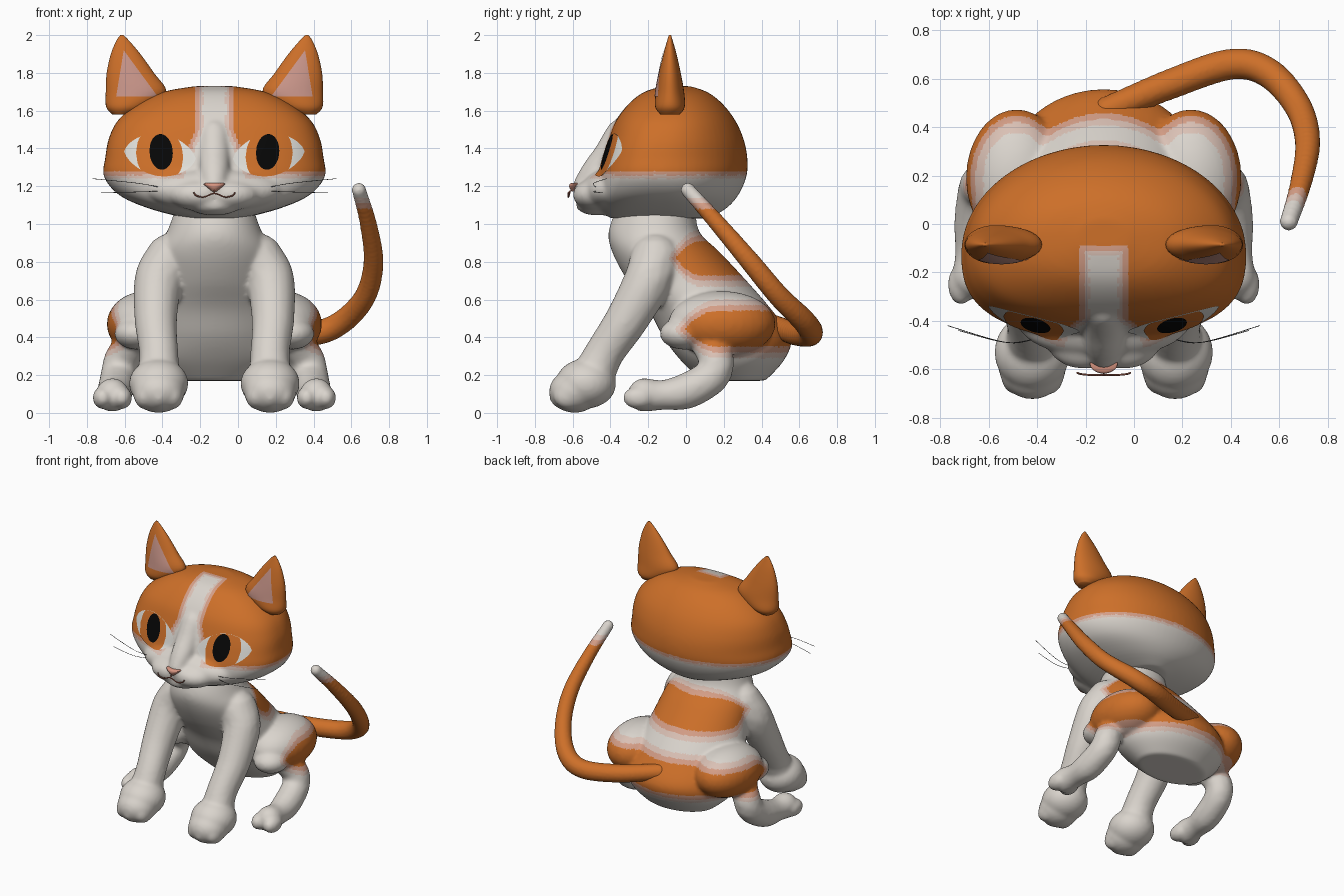
import bpy
import bmesh
from math import cos, sin, pi, copysign
from mathutils import Vector, Matrix
from mathutils.bvhtree import BVHTree

if "Cube" in bpy.data.objects:
    bpy.data.objects.remove(bpy.data.objects["Cube"])

CX = -0.125  # the body's mid plane


def material(name, *rgb):
    m = bpy.data.materials.new(name)
    m.use_nodes = True
    m.diffuse_color = (*rgb, 1)
    m.node_tree.nodes["Principled BSDF"].inputs["Base Color"].default_value = (*rgb, 1)
    return m


orange = material("orange fur", 0.61, 0.16, 0.022)
peach = material("peach fur edge", 0.66, 0.34, 0.24)
pale = material("pale pink fur edge", 0.70, 0.53, 0.46)
white = material("white fur", 0.70, 0.66, 0.61)
ear_pink = material("inner ear pink", 0.58, 0.30, 0.25)
nose_pink = material("nose pink", 0.68, 0.30, 0.22)
eye_white = material("eye white", 0.74, 0.73, 0.69)
black = material("pupil black", 0.002, 0.002, 0.002)
brown = material("mouth brown", 0.36, 0.12, 0.08)
grey = material("whisker grey", 0.08, 0.08, 0.08)
FUR = [orange, peach, pale, white]


def spline(keys, n=8):
    """Smooth interpolation through key tuples."""
    out = []
    for i in range(len(keys) - 1):
        quad = zip(keys[max(i - 1, 0)], keys[i], keys[i + 1], keys[min(i + 2, len(keys) - 1)])
        quad = list(quad)
        for k in range(n):
            t = k / n
            out.append([b + t / 2 * (c - a + t * (2 * a - 5 * b + 4 * c - d + t * (3 * (b - c) + d - a)))
                        for a, b, c, d in quad])
    return out + [list(keys[-1])]


def loft(bm, keys, power=2.0, sides=48, s=1):
    """Stacked ovals: z, centre x, half width, front y, middle y, back y."""
    rings = []
    for z, x, w, front, mid, back in spline(keys, 5):
        ring = []
        for i in range(sides):
            c, q = cos(2 * pi * i / sides), sin(2 * pi * i / sides)
            e = 2 / power if q < 0 else 1
            depth = back - mid if q > 0 else mid - front
            px = copysign(abs(c) ** e, c) * w
            ring.append(bm.verts.new((s * (x + px), mid + copysign(abs(q) ** e, q) * depth, z)))
        rings.append(ring)
    for a, b in zip(rings, rings[1:]):
        for i in range(sides):
            j = (i + 1) % sides
            bm.faces.new((a[i], a[j], b[j], b[i]))
    bm.faces.new(rings[0])
    bm.faces.new(rings[-1])


def blob(bm, centre, radii, seg=24):
    m = Matrix.Translation(centre) @ Matrix.Diagonal((*radii, 1))
    bmesh.ops.create_uvsphere(bm, u_segments=seg, v_segments=seg // 2, radius=1, matrix=m)


def limb(bm, keys, s=1):
    for x, y, z, r in spline(keys, 9):
        blob(bm, (s * x, y, z), (r, r, r), 16)


def finish(name, bm, mats, voxel=0, smooth=0, field=None, bands=(0, 0.02, 0.04)):
    bmesh.ops.recalc_face_normals(bm, faces=bm.faces)
    me = bpy.data.meshes.new(name)
    bm.to_mesh(me)
    bm.free()
    ob = bpy.data.objects.new(name, me)
    bpy.context.collection.objects.link(ob)
    if voxel:
        mod = ob.modifiers.new("Blend", "REMESH")
        mod.mode, mod.voxel_size = "VOXEL", voxel
        mod = ob.modifiers.new("Relax", "SMOOTH")
        mod.factor, mod.iterations = 0.5, smooth
        dg = bpy.context.evaluated_depsgraph_get()
        me = bpy.data.meshes.new_from_object(ob.evaluated_get(dg))
        ob.modifiers.clear()
        ob.data = me
    me.materials.clear()
    for m in mats:
        me.materials.append(m)
    for p in me.polygons:
        p.use_smooth = True
        if field:
            value = field(*p.center)
            p.material_index = sum(value > b for b in bands)
    ob.location.x = CX
    return ob


def surface(ob):
    return BVHTree.FromObject(ob, bpy.context.evaluated_depsgraph_get())


def plate(name, tree, mat, x0, x1, low, high, lift, cols=32, rows=12):
    """Thin painted sheet laid onto a front-facing surface."""
    bm = bmesh.new()
    grid = []
    for i in range(cols + 1):
        x = x0 + (x1 - x0) * i / cols
        col = []
        for j in range(rows + 1):
            z = low(x) + (high(x) - low(x)) * j / rows
            hit = tree.ray_cast(Vector((x, -2, z)), Vector((0, 1, 0)))[0]
            col.append(bm.verts.new((x, (hit.y if hit else -0.1) - lift, z)))
        grid.append(col)
    for a, b in zip(grid, grid[1:]):
        for j in range(rows):
            bm.faces.new((a[j], b[j], b[j + 1], a[j + 1]))
    bmesh.ops.remove_doubles(bm, verts=bm.verts, dist=0.0001)
    ob = finish(name, bm, [mat])
    if sum(p.normal.y for p in ob.data.polygons) > 0:
        ob.data.flip_normals()


def wire(name, points, radius, mat):
    cu = bpy.data.curves.new(name, "CURVE")
    cu.dimensions, cu.bevel_depth, cu.bevel_resolution = "3D", radius, 2
    sp = cu.splines.new("POLY")
    path = spline(points, 6)
    sp.points.add(len(path) - 1)
    for p, co in zip(sp.points, path):
        p.co = (*co, 1)
    cu.use_fill_caps = True
    cu.materials.append(mat)
    ob = bpy.data.objects.new(name, cu)
    ob.location.x = CX
    bpy.context.collection.objects.link(ob)


# Body: torso, haunches and four legs blended into one skin
bm = bmesh.new()
loft(bm, [(0.17, 0, 0.26, 0.08, 0.25, 0.42), (0.28, 0, 0.38, -0.03, 0.22, 0.52),
          (0.40, 0, 0.40, -0.12, 0.2, 0.555), (0.55, 0, 0.38, -0.2, 0.1, 0.45),
          (0.70, 0, 0.34, -0.31, 0, 0.32), (0.85, 0, 0.31, -0.39, -0.1, 0.18),
          (0.96, 0, 0.25, -0.41, -0.15, 0.07), (1.1, 0, 0.20, -0.36, -0.15, 0.05)])
for s in (-1, 1):
    blob(bm, (s * 0.36, 0.19, 0.47), (0.21, 0.285, 0.175), 32)
    blob(bm, (s * 0.41, -0.01, 0.42), (0.12, 0.13, 0.085))
    limb(bm, [(0.23, -0.16, 0.81, 0.14), (0.295, -0.20, 0.70, 0.13), (0.31, -0.31, 0.50, 0.115),
              (0.295, -0.43, 0.32, 0.105), (0.295, -0.49, 0.2, 0.115)], s)
    blob(bm, (s * 0.295, -0.53, 0.155), (0.157, 0.16, 0.132), 32)
    blob(bm, (s * 0.295, -0.59, 0.115), (0.14, 0.135, 0.115), 32)
    for dx in (-0.075, 0, 0.075):
        blob(bm, (s * (0.295 + dx), -0.645 + abs(dx) * 0.3, 0.09), (0.055, 0.08, 0.07))
    limb(bm, [(0.44, 0.12, 0.36, 0.09), (0.49, 0.16, 0.28, 0.095), (0.51, 0.13, 0.19, 0.095),
              (0.525, 0.0, 0.115, 0.095), (0.535, -0.12, 0.095, 0.08), (0.54, -0.22, 0.095, 0.09)], s)
    for dx in (-0.05, 0.05):
        blob(bm, (s * (0.54 + dx), -0.25, 0.08), (0.055, 0.085, 0.06))


def body_field(x, y, z):
    saddle = abs(z - 0.82) - 0.09 + max(0, 0.08 - y) ** 2 * 5
    rump = abs(z - 0.445) - 0.095 + max(0, 0.17 - y) ** 2 * 3
    return min(saddle, rump)


finish("body", bm, FUR, 0.012, 10, body_field, (0, 0.03, 0.06))

# Head: broad skull with a wide muzzle, nose bridge and chin
bm = bmesh.new()
loft(bm, [(1.03, 0, 0.15, -0.4, -0.1, 0.12), (1.08, 0, 0.34, -0.46, -0.1, 0.21),
          (1.15, 0, 0.50, -0.48, -0.1, 0.275), (1.25, 0, 0.585, -0.465, -0.12, 0.32),
          (1.35, 0, 0.578, -0.44, -0.12, 0.325), (1.45, 0, 0.56, -0.41, -0.1, 0.305),
          (1.55, 0, 0.51, -0.37, -0.08, 0.26), (1.64, 0, 0.40, -0.3, -0.06, 0.19),
          (1.70, 0, 0.27, -0.22, -0.05, 0.11), (1.73, 0, 0.10, -0.12, -0.05, 0.02)], 2.7, 64)
limb(bm, [(0, -0.345, 1.47, 0.085), (0, -0.41, 1.36, 0.085), (0, -0.48, 1.27, 0.08),
          (0, -0.535, 1.2, 0.065)])
blob(bm, (0, -0.40, 1.18), (0.36, 0.155, 0.12), 40)
blob(bm, (0, -0.47, 1.1), (0.14, 0.115, 0.055))
for s in (-1, 1):
    blob(bm, (s * 0.08, -0.475, 1.155), (0.16, 0.125, 0.085), 32)


def head_field(x, y, z):
    blaze = 0.1 + max(0, 1.5 - z) * 0.4 - abs(x)
    return max(1.28 - z, min(blaze, -0.09 - y))


head = finish("head", bm, FUR, 0.012, 14, head_field)
face = surface(head)

# Ears with pink inner triangles
EAR = [(1.58, 0.49, 0.05, 0.05), (1.62, 0.458, 0.115, 0.078), (1.70, 0.415, 0.16, 0.075),
       (1.80, 0.445, 0.125, 0.057), (1.90, 0.47, 0.078, 0.035), (1.97, 0.485, 0.034, 0.015),
       (2.0, 0.49, 0.008, 0.006)]
for s, side in ((-1, "right"), (1, "left")):
    bm = bmesh.new()
    loft(bm, [(z, x, w, -0.085 - d, -0.085, -0.085 + d) for z, x, w, d in EAR], 2, 32, s)
    ear = finish(side + "_ear", bm, [orange])
    plate(side + "_inner_ear", surface(ear), ear_pink, s * 0.52, s * 0.30, lambda x: 1.675,
          lambda x: 1.675 + 0.245 * max(0, min((0.52 - abs(x)) / 0.04, (abs(x) - 0.30) / 0.18)),
          0.004, 22)

    # Almond eyes: white, iris and upright pupil
    def mid(x):
        return 1.365 + 0.1 * (abs(x) - 0.285)

    def almond(x):
        return 0.112 * max(0, 1 - ((abs(x) - 0.288) / 0.19) ** 2) ** 0.7

    def oval(x, c, w, h):
        return h * max(0, 1 - ((abs(x) - c) / w) ** 2) ** 0.5

    def iris(x):
        return min(almond(x), oval(x, 0.29, 0.125, 0.15))

    def pupil(x):
        return oval(x, 0.282, 0.062, 0.094)

    for part, mat, c, w, shape, lift, rise in (("eye", eye_white, 0.288, 0.19, almond, 0.004, 0),
                                               ("iris", orange, 0.29, 0.125, iris, 0.007, 0),
                                               ("pupil", black, 0.282, 0.062, pupil, 0.010, 0.017)):
        plate(side + "_" + part, face, mat, s * (c - w), s * (c + w),
              lambda x: mid(x) - shape(x) + rise, lambda x: mid(x) + shape(x) + rise, lift)

    # Whiskers
    for n, (z0, x1, y1, z1) in enumerate([(1.19, 0.645, -0.42, 1.24), (1.175, 0.60, -0.44, 1.165)]):
        wire(f"{side}_whisker_{n + 1}", [(s * 0.27, -0.47, z0), (s * 0.40, -0.49, (z0 + z1) / 2),
                                         (s * x1, y1, z1)], 0.0015, grey)

# Nose and mouth
bm = bmesh.new()
loft(bm, [(1.172, 0, 0.012, -0.605, -0.585, -0.55), (1.195, 0, 0.04, -0.618, -0.585, -0.54),
          (1.212, 0, 0.057, -0.615, -0.58, -0.53), (1.218, 0, 0.04, -0.60, -0.58, -0.54)], 2, 24)
finish("nose", bm, [nose_pink])
wire("mouth", [(-0.11, -0.615, 1.168), (-0.095, -0.62, 1.15), (-0.055, -0.624, 1.143), (0, -0.624, 1.162),
               (0.055, -0.624, 1.143), (0.095, -0.62, 1.15), (0.11, -0.615, 1.168)], 0.004, brown)
wire("mouth_cleft", [(0, -0.61, 1.178), (0, -0.624, 1.162)], 0.004, brown)

# Tail sweeping round to the left and up to a white tip
bm = bmesh.new()
limb(bm, [(0.015, 0.47, 0.46, 0.058), (0.28, 0.58, 0.42, 0.064), (0.525, 0.66, 0.42, 0.065),
          (0.68, 0.625, 0.485, 0.063), (0.80, 0.49, 0.62, 0.058), (0.842, 0.34, 0.80, 0.054),
          (0.815, 0.17, 1.0, 0.046), (0.765, 0.01, 1.18, 0.038)])
finish("tail", bm, FUR, 0.009, 4, lambda x, y, z: z - 1.08, (0, 0.03, 0.06))
